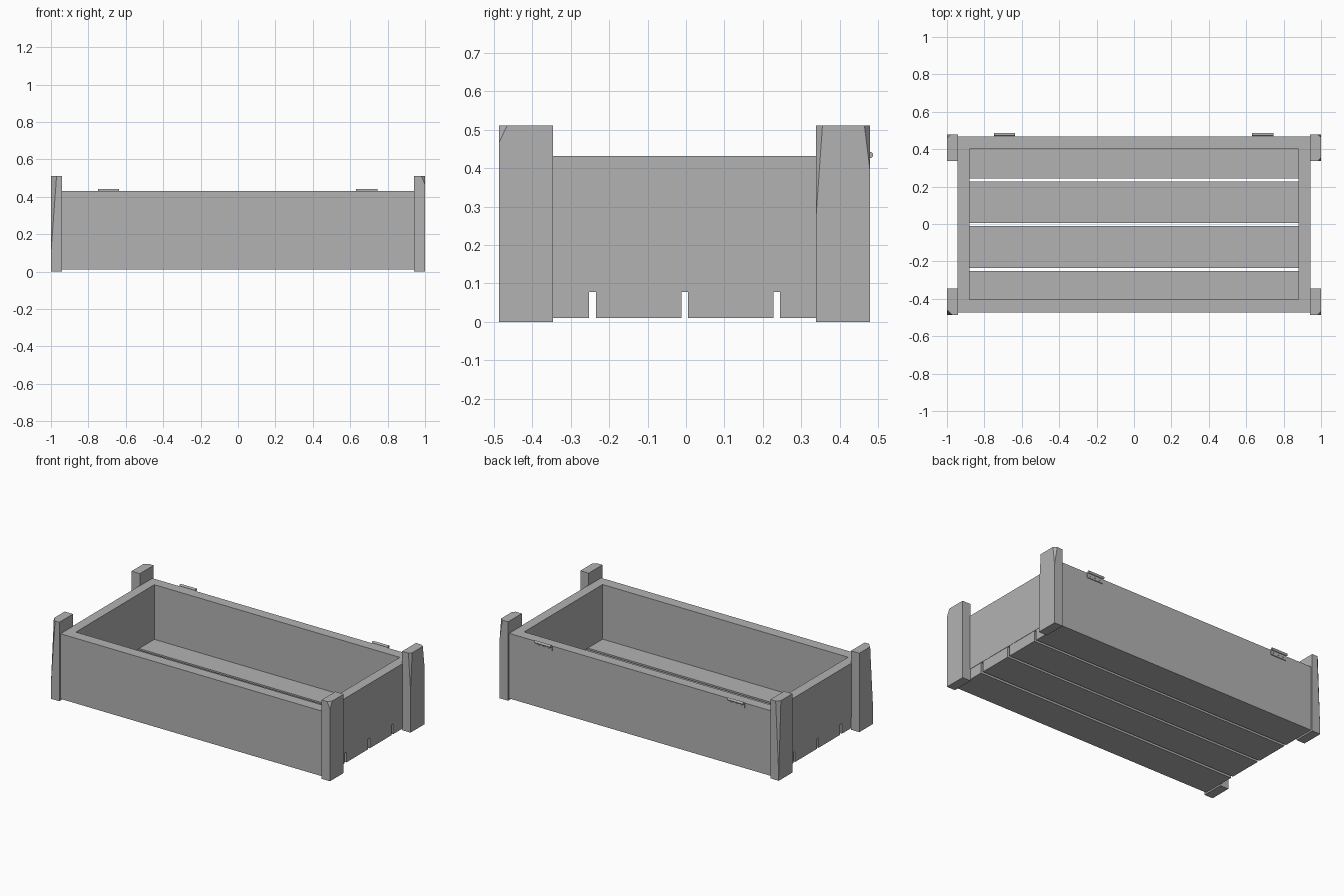
import bpy
import bmesh
from mathutils import Vector, Matrix

cube = bpy.data.objects.get("Cube")
if cube:
    bpy.data.objects.remove(cube, do_unlink=True)

grey = bpy.data.materials.new("plain grey")
grey.use_nodes = True
grey.diffuse_color = (0.45, 0.45, 0.45, 1)
grey.node_tree.nodes["Principled BSDF"].inputs["Base Color"].default_value = (0.45, 0.45, 0.45, 1)


def finish(bm, name):
    bmesh.ops.recalc_face_normals(bm, faces=bm.faces)
    mesh = bpy.data.meshes.new(name)
    bm.to_mesh(mesh)
    bm.free()
    mesh.materials.append(grey)
    obj = bpy.data.objects.new(name, mesh)
    bpy.context.collection.objects.link(obj)
    return obj


def box_mesh(lo, hi):
    lo, hi = Vector(lo), Vector(hi)
    bm = bmesh.new()
    bmesh.ops.create_cube(bm, size=1)
    bmesh.ops.scale(bm, vec=hi - lo, verts=bm.verts)
    bmesh.ops.translate(bm, vec=(lo + hi) / 2, verts=bm.verts)
    return bm


def box(name, lo, hi):
    return finish(box_mesh(lo, hi), name)


def chip(bm, corner, dx, dy, start):
    """Slice a sloping sliver off an upright edge, from height start to the top."""
    c = Vector(corner)
    low = Vector((c.x, c.y, start))
    a, b = c + Vector((dx, 0, 0)), c + Vector((0, dy, 0))
    normal = (a - low).cross(b - low).normalized()
    if normal.dot(c - low) < 0:
        normal.negate()
    cut = bmesh.ops.bisect_plane(bm, geom=bm.verts[:] + bm.edges[:] + bm.faces[:],
                                 plane_co=low, plane_no=normal, clear_outer=True)
    edges = [e for e in cut["geom_cut"] if isinstance(e, bmesh.types.BMEdge)]
    bmesh.ops.contextual_create(bm, geom=edges)


TOP, RIM, DECK = 0.511, 0.432, 0.078
FRONT, BACK = -0.474, 0.467

# Corner posts, each with its own worn edges
posts = {
    "front_left_post": (1, -0.487, -0.346, [(-0.487, 0.02, 0.022, 0.465)]),
    "front_right_post": (-1, -0.487, -0.346, [(-0.487, 0.03, 0.03, 0.1)]),
    "back_left_post": (1, 0.338, 0.479, [(0.479, 0.02, -0.015, 0.39), (0.338, 0.015, 0.017, 0.27)]),
    "back_right_post": (-1, 0.338, 0.479, [(0.479, 0.022, -0.022, 0.03)]),
}
for name, (side, y0, y1, chips) in posts.items():
    x0, x1 = sorted((side, side * 0.94))
    bm = box_mesh((x0, y0, 0), (x1, y1, TOP))
    for y, dx, dy, start in chips:
        chip(bm, (side, y, TOP), -side * dx, dy, start)
    finish(bm, name)

# Wall frame as one open ring
bm = box_mesh((-0.943, FRONT, DECK), (0.943, BACK, RIM))
caps = [f for f in bm.faces if abs(f.normal.z) > 0.9]
bmesh.ops.delete(bm, geom=caps, context="FACES")
outer = bm.edges[:]
inner = bmesh.ops.duplicate(bm, geom=bm.verts[:] + bm.edges[:] + bm.faces[:])
pairs = inner["vert_map"]
rim_edges = [e for e in outer if abs(e.verts[0].co.z - e.verts[1].co.z) < 0.001]
for e in rim_edges:
    a, b = e.verts
    bm.faces.new((a, b, pairs[b], pairs[a]))
for v in [g for g in inner["geom"] if isinstance(g, bmesh.types.BMVert)]:
    v.co.x = 0.88 if v.co.x > 0 else -0.88
    v.co.y = 0.4 if v.co.y > 0 else -0.403
finish(bm, "wall_frame")

# Floor planks with gaps between them
planks = [(FRONT, -0.252), (-0.234, -0.012), (0.005, 0.227), (0.244, BACK)]
for i, (y0, y1) in enumerate(planks):
    box(f"floor_plank_{i + 1}", (-0.941, y0, 0.01), (0.941, y1, DECK))

# Hinges on the back wall: leaf, barrel and screws
for side, x in (("right", -0.692), ("left", 0.688)):
    half = 0.057
    box(f"{side}_hinge_leaf", (x - half, BACK - 0.002, 0.4), (x + half, BACK + 0.005, RIM))
    bm = bmesh.new()
    bmesh.ops.create_cone(bm, cap_ends=True, segments=12, radius1=0.008, radius2=0.008,
                          depth=2 * half,
                          matrix=Matrix.Translation((x, 0.479, 0.434)) @ Matrix.Rotation(1.5708, 4, "Y"))
    finish(bm, f"{side}_hinge_barrel")
    for k in (-1, 0, 1):
        bm = bmesh.new()
        bmesh.ops.create_cone(bm, cap_ends=True, segments=8, radius1=0.005, radius2=0.005,
                              depth=0.004,
                              matrix=Matrix.Translation((x + k * 0.036, BACK + 0.006, 0.414))
                              @ Matrix.Rotation(1.5708, 4, "X"))
        finish(bm, f"{side}_hinge_screw_{k + 2}")
